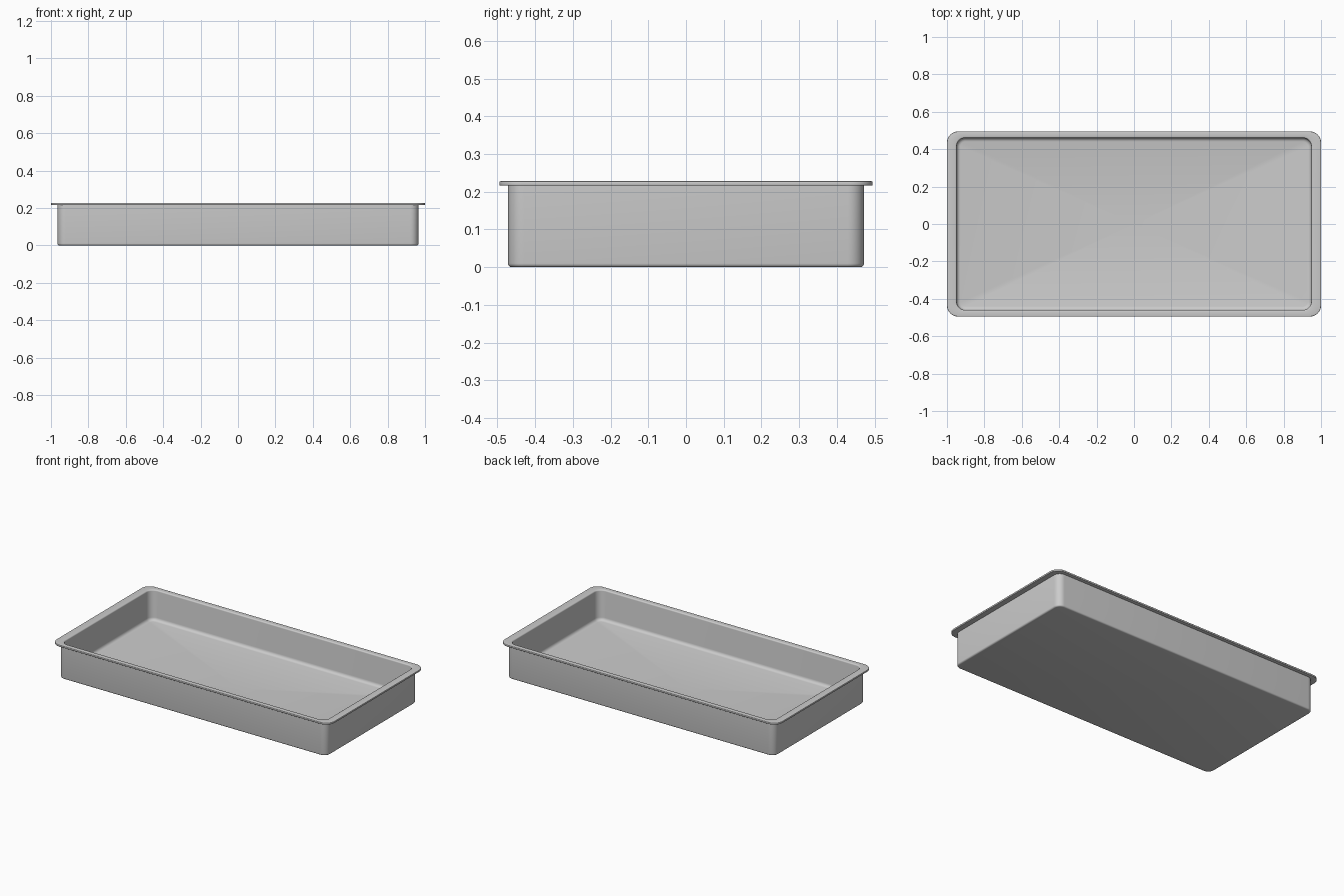
import bpy, bmesh
from math import cos, sin, pi

if "Cube" in bpy.data.objects:
    bpy.data.objects.remove(bpy.data.objects["Cube"])

SEG = 8  # segments per rounded corner


def ring(bm, hx, hy, r, z):
    """Rounded rectangle loop of vertices."""
    loop = []
    for i, (sx, sy) in enumerate([(1, 1), (-1, 1), (-1, -1), (1, -1)]):
        for k in range(SEG + 1):
            a = (i + k / SEG) * pi / 2
            loop.append(bm.verts.new((sx * (hx - r) + r * cos(a),
                                      sy * (hy - r) + r * sin(a), z)))
    return loop


def fillet(hx, hy, r, z, rad, a0, a1, n=4):
    """Profile arc; hx, hy, z are the values at the arc centre."""
    out = []
    for k in range(n + 1):
        a = a0 + (a1 - a0) * k / n
        d = rad * cos(a)
        out.append((hx + d, hy + d, r + d, z + rad * sin(a)))
    return out


# Cross-section from the underside, round the lip, to the inner floor
profile = []
profile += fillet(0.955, 0.462, 0.033, 0.010, 0.010, -pi / 2, 0)   # bottom edge
profile += [(0.965, 0.472, 0.043, 0.216)]                          # outer wall
profile += fillet(0.997, 0.492, 0.057, 0.219, 0.003, -pi / 2, 0, 3)  # lip edge
profile += fillet(0.997, 0.492, 0.057, 0.225, 0.003, 0, pi / 2, 3)
profile += fillet(0.956, 0.468, 0.053, 0.220, 0.008, pi / 2, pi)   # inner lip edge
profile += fillet(0.928, 0.440, 0.025, 0.050, 0.020, 0, -pi / 2)   # inner floor edge

bm = bmesh.new()
rings = [ring(bm, *p) for p in profile]
for a, b in zip(rings, rings[1:]):
    n = len(a)
    for i in range(n):
        j = (i + 1) % n
        bm.faces.new((a[i], a[j], b[j], b[i]))

# Flat underside, and floor sloping gently to the middle
bm.faces.new(list(reversed(rings[0])))
last = rings[-1]
centre = bm.verts.new((0, 0, 0.010))
for i in range(len(last)):
    bm.faces.new((last[i], last[(i + 1) % len(last)], centre))

bmesh.ops.recalc_face_normals(bm, faces=bm.faces[:])
mesh = bpy.data.meshes.new("tray")
bm.to_mesh(mesh)
bm.free()
tray = bpy.data.objects.new("tray", mesh)
bpy.context.collection.objects.link(tray)

bpy.context.view_layer.objects.active = tray
tray.select_set(True)
bpy.ops.object.shade_smooth_by_angle(angle=0.6)
